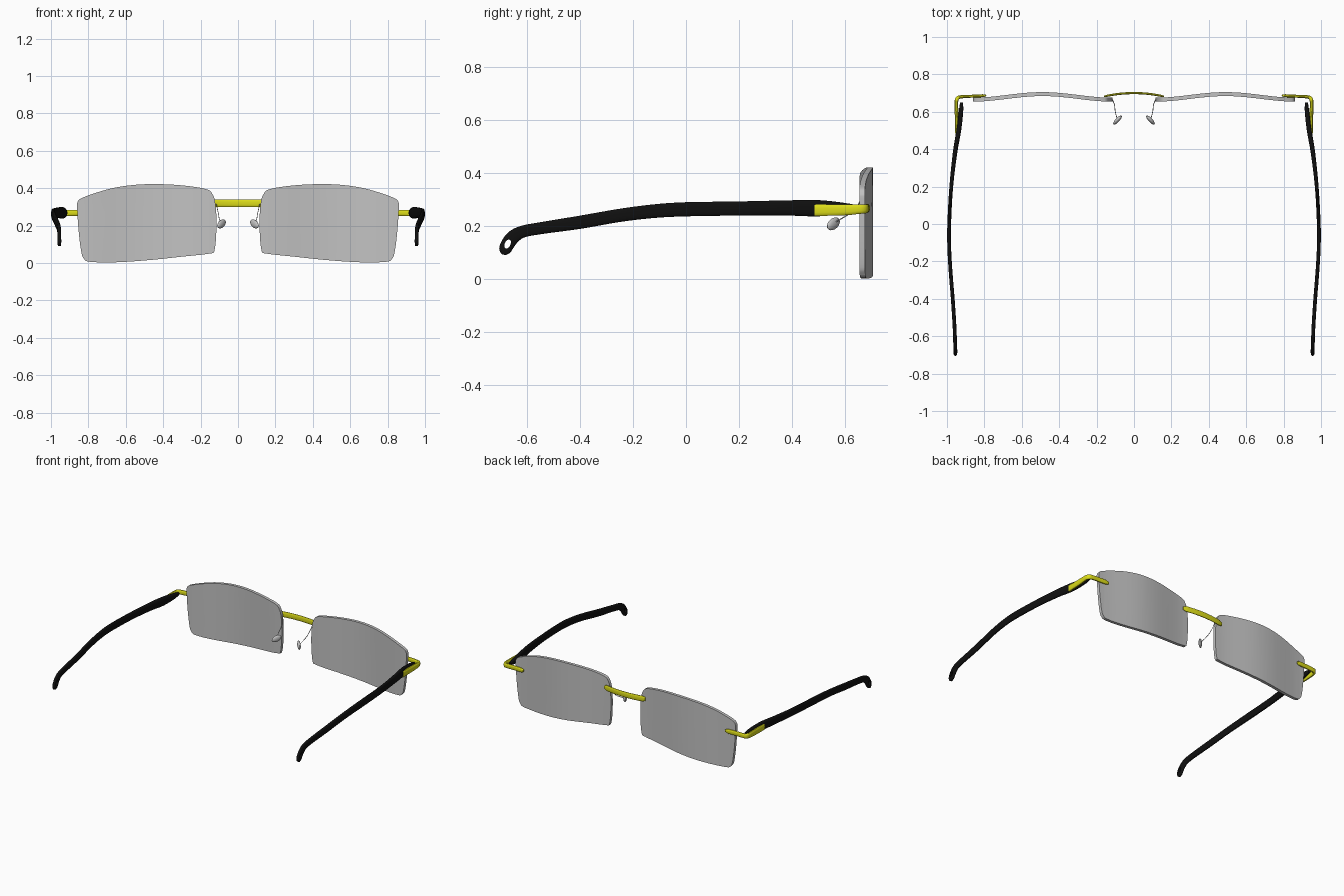
import bpy, bmesh, math
from mathutils import Vector, Matrix

cube = bpy.data.objects.get("Cube")
if cube:
    bpy.data.objects.remove(cube, do_unlink=True)


def material(name, color):
    m = bpy.data.materials.new(name)
    m.diffuse_color = (*color, 1)
    m.use_nodes = True
    m.node_tree.nodes["Principled BSDF"].inputs["Base Color"].default_value = (*color, 1)
    return m


GREY = material("lens grey", (0.54, 0.54, 0.54))
YELLOW = material("frame yellow", (0.72, 0.72, 0.01))
BLACK = material("temple black", (0.005, 0.005, 0.005))


def spline(points, steps, closed=False):
    """Catmull-Rom curve through points of any dimension."""
    pts = [Vector(p) for p in points]
    n = len(pts)
    get = (lambda i: pts[i % n]) if closed else (lambda i: pts[min(max(i, 0), n - 1)])
    out = []
    for i in range(n if closed else n - 1):
        a, b, c, d = (get(i + k) for k in (-1, 0, 1, 2))
        for s in range(steps):
            t = s / steps
            out.append(0.5 * (2 * b + (c - a) * t + (2 * a - 5 * b + 4 * c - d) * t ** 2
                              + (3 * b - a - 3 * c + d) * t ** 3))
    return out if closed else out + [pts[-1]]


def finish(bm, name, mat, side=1):
    """Mirror to the wanted side, make the object and smooth it."""
    for v in bm.verts:
        v.co.x *= side
    bmesh.ops.recalc_face_normals(bm, faces=bm.faces)
    mesh = bpy.data.meshes.new(name)
    bm.to_mesh(mesh)
    bm.free()
    mesh.materials.append(mat)
    ob = bpy.data.objects.new(name, mesh)
    bpy.context.collection.objects.link(ob)
    bpy.ops.object.select_all(action="DESELECT")
    ob.select_set(True)
    bpy.context.view_layer.objects.active = ob
    bpy.ops.object.shade_smooth_by_angle(angle=math.radians(40))
    return ob


def sweep(name, mat, stations, ref, side=1, segs=12, power=1.0):
    """Loft rounded sections; station = x, y, z, half width along ref, half height."""
    bm = bmesh.new()
    centers = [Vector(s[:3]) for s in stations]
    rings = []
    for i, st in enumerate(stations):
        t = (centers[min(i + 1, len(centers) - 1)] - centers[max(i - 1, 0)]).normalized()
        across = (Vector(ref) - t * t.dot(Vector(ref))).normalized()
        up = t.cross(across)
        ring = []
        for k in range(segs):
            a = math.tau * (k + 0.5) / segs
            c, s = (math.copysign(abs(f) ** power, f) for f in (math.cos(a), math.sin(a)))
            ring.append(bm.verts.new(centers[i] + across * c * st[3] + up * s * st[4]))
        rings.append(ring)
    for r, q in zip(rings, rings[1:]):
        for k in range(segs):
            j = (k + 1) % segs
            bm.faces.new((r[k], r[j], q[j], q[k]))
    bm.faces.new(rings[0])
    bm.faces.new(rings[-1])
    return finish(bm, name, mat, side)


def lens_y(x):
    return 0.695 - 0.03 * (1 - math.cos(math.pi * (x - 0.49) / 0.38)) / 2


LENS = [(0.115, 0.2), (0.12, 0.31), (0.135, 0.365), (0.17, 0.395), (0.3, 0.415),
        (0.45, 0.422), (0.58, 0.415), (0.7, 0.393), (0.83, 0.35), (0.858, 0.325),
        (0.86, 0.29), (0.852, 0.17), (0.838, 0.06), (0.823, 0.022), (0.79, 0.006),
        (0.65, 0.004), (0.47, 0.016), (0.3, 0.034), (0.155, 0.05), (0.125, 0.07)]


def lens(name, side):
    bm = bmesh.new()
    face = bm.faces.new([bm.verts.new((p.x, 0, p.y)) for p in spline(LENS, 4, True)])
    # vertical strips let the flat outline bend
    for i in range(1, 18):
        geom = bm.verts[:] + bm.edges[:] + bm.faces[:]
        bmesh.ops.bisect_plane(bm, geom=geom, dist=1e-5,
                               plane_co=(0.115 + 0.0414 * i, 0, 0), plane_no=(1, 0, 0))
    for v in bm.verts:
        v.co.y = lens_y(v.co.x) + 0.01
    back = bmesh.ops.extrude_face_region(bm, geom=bm.faces[:])["geom"]
    for v in back:
        if isinstance(v, bmesh.types.BMVert):
            v.co.y -= 0.021
    return finish(bm, name, GREY, side)


# Temple arm: x, y, z, half thickness, half height
ARM = [(0.922, 0.65, 0.268, 0.008, 0.01), (0.925, 0.6, 0.268, 0.012, 0.02),
       (0.937, 0.5, 0.268, 0.013, 0.031), (0.957, 0.38, 0.269, 0.012, 0.029),
       (0.977, 0.2, 0.267, 0.01, 0.027), (0.988, 0, 0.264, 0.01, 0.027),
       (0.988, -0.12, 0.257, 0.01, 0.026), (0.981, -0.25, 0.241, 0.01, 0.025),
       (0.969, -0.4, 0.215, 0.01, 0.025), (0.96, -0.54, 0.194, 0.01, 0.023),
       (0.957, -0.615, 0.18, 0.01, 0.023), (0.956, -0.652, 0.159, 0.01, 0.026),
       (0.955, -0.674, 0.13, 0.01, 0.026), (0.955, -0.684, 0.107, 0.01, 0.022),
       (0.955, -0.688, 0.093, 0.008, 0.008)]
# Hinge: x, y, z, half height, half thickness
HINGE = [(0.79, 0.688, 0.268, 0.008, 0.004), (0.81, 0.686, 0.268, 0.015, 0.008),
         (0.87, 0.683, 0.268, 0.016, 0.008), (0.925, 0.68, 0.266, 0.016, 0.009),
         (0.944, 0.672, 0.265, 0.017, 0.01), (0.95, 0.65, 0.264, 0.018, 0.01),
         (0.949, 0.6, 0.262, 0.021, 0.01), (0.948, 0.485, 0.26, 0.022, 0.008)]
WIRE = [(0.116, 0.665, 0.315), (0.105, 0.64, 0.265), (0.1, 0.6, 0.237), (0.09, 0.562, 0.215)]

for label, side in (("left", 1), ("right", -1)):
    lens(label + "_lens", side)
    arm = sweep(label + "_temple_arm", BLACK, spline(ARM, 4), (1, 0, 0), side, 16, 0.7)

    # Slot through the ear tip
    bpy.ops.mesh.primitive_cylinder_add(
        vertices=20, radius=1, depth=0.1, location=(0.955 * side, -0.673, 0.133),
        rotation=(0, math.pi / 2, 0))
    cutter = bpy.context.object
    cutter.data.transform(Matrix.Diagonal((0.018, 0.011, 1, 1)))
    cutter.rotation_euler = (math.radians(-25), math.pi / 2, 0)
    cutter.rotation_euler = (Matrix.Rotation(math.radians(-25), 3, "X")
                             @ Matrix.Rotation(math.pi / 2, 3, "Y")).to_euler()
    cutter.hide_render = True
    mod = arm.modifiers.new("slot", "BOOLEAN")
    mod.object = cutter
    mod.solver = "EXACT"
    bpy.context.view_layer.objects.active = arm
    bpy.ops.object.modifier_move_to_index(modifier="slot", index=0)
    bpy.ops.object.modifier_apply(modifier="slot")
    bpy.data.objects.remove(cutter, do_unlink=True)

    sweep(label + "_hinge", YELLOW, spline(HINGE, 3), (0, 0, 1), side, 12, 0.7)
    sweep(label + "_pad_wire", GREY, [(*p, 0.002, 0.002) for p in spline(WIRE, 5)],
          (1, 0, 0), side, 6)

    # Nose pad: flattened ellipsoid leaning toward the bridge
    long = Vector((-0.04, 0.043, 0.03)).normalized()
    thin = long.cross(Vector((0, 0, 1))).normalized()
    frame = Matrix((long, thin, thin.cross(long))).transposed().to_4x4()
    bm = bmesh.new()
    bmesh.ops.create_uvsphere(
        bm, u_segments=20, v_segments=12, radius=1,
        matrix=Matrix.Translation((0.088, 0.556, 0.209)) @ frame
        @ Matrix.Diagonal((0.034, 0.011, 0.021, 1)))
    finish(bm, label + "_nose_pad", GREY, side)

# Arched bridge
bridge = []
for i in range(17):
    u = i / 8 - 1
    taper = 0.6 if abs(u) == 1 else 1
    bridge.append((0.16 * u, 0.7 - 0.018 * u * u, 0.32, 0.02 * taper, 0.006 * taper))
sweep("bridge", YELLOW, bridge, (0, 0, 1), 1, 12, 0.8)
